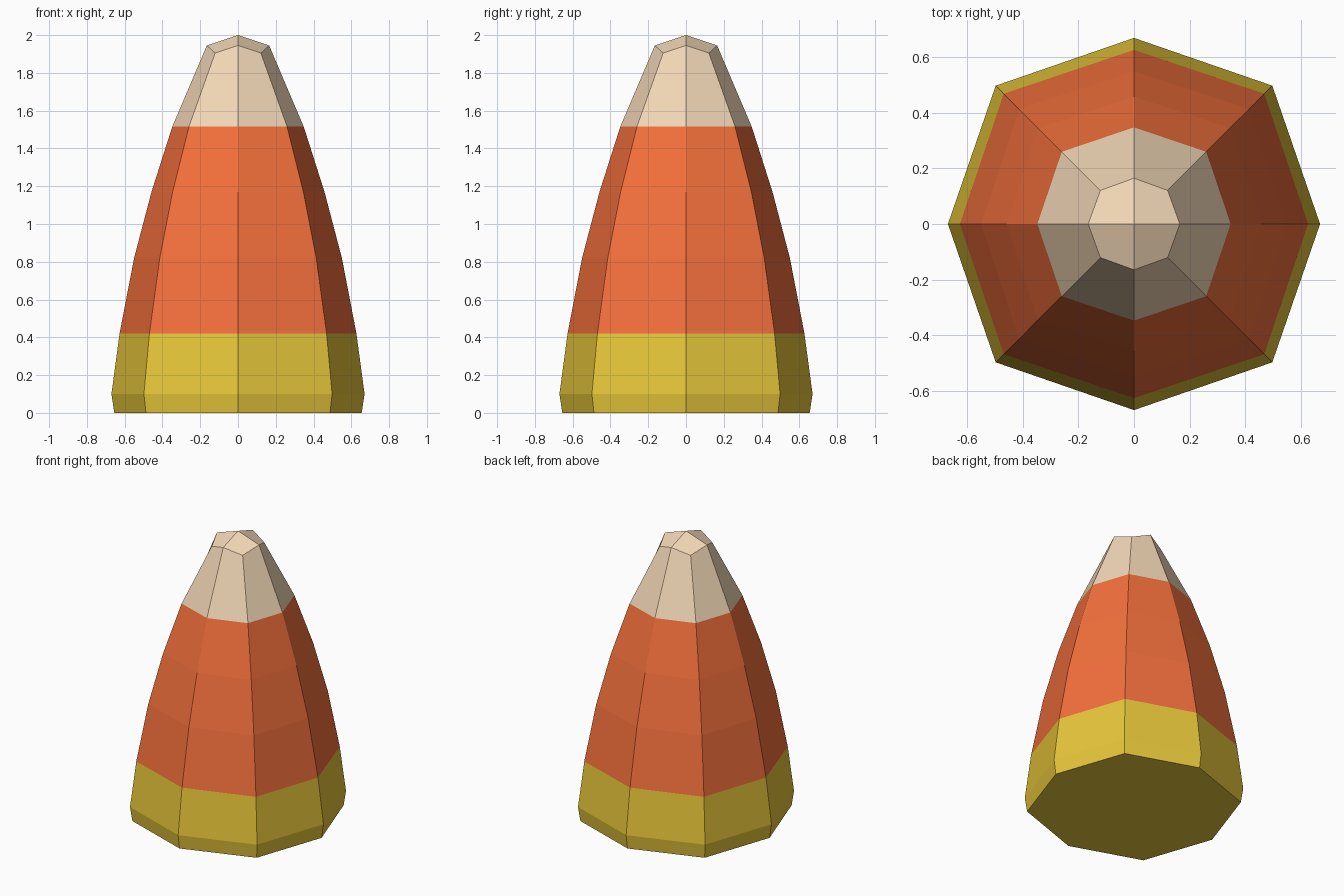
import bpy, bmesh
from math import cos, sin, pi, sqrt

if "Cube" in bpy.data.objects:
    bpy.data.objects.remove(bpy.data.objects["Cube"])

def material(name, color):
    m = bpy.data.materials.new(name)
    m.diffuse_color = (*color, 1)
    m.use_nodes = True
    m.node_tree.nodes["Principled BSDF"].inputs["Base Color"].default_value = m.diffuse_color
    return m

mats = [material("yellow", (0.80, 0.57, 0.042)),
        material("orange", (0.90, 0.162, 0.045)),
        material("cream", (0.89, 0.68, 0.47))]

# Octagonal rings: axis radius, axis z, diagonal x/y offset, diagonal z
rings = [(0.655, 0.0, 0.487, 0.0),
         (0.67, 0.1, 0.498, 0.1),
         (0.627, 0.42, 0.469, 0.42),
         (0.55, 0.82, 0.414, 0.82),
         (0.458, 1.17, 0.346, 1.17),
         (0.348, 1.515, 0.26, 1.515),
         (0.165, 1.945, 0.121, 1.905)]
band_colors = [0, 0, 1, 1, 1, 2]

bm = bmesh.new()

def add_ring(axis_r, axis_z, diag, diag_z):
    verts = []
    for i in range(8):
        r, z = (diag * sqrt(2), diag_z) if i % 2 else (axis_r, axis_z)
        verts.append(bm.verts.new((r * cos(i * pi / 4), r * sin(i * pi / 4), z)))
    return verts

loops = [add_ring(*r) for r in rings]

# Flat base
bm.faces.new(loops[0][::-1]).material_index = 0

# Coloured side bands
for lower, upper, color in zip(loops, loops[1:], band_colors):
    for i in range(8):
        j = (i + 1) % 8
        bm.faces.new((lower[i], lower[j], upper[j], upper[i])).material_index = color

# Faceted tip: four quads meeting at the apex
apex = bm.verts.new((0, 0, 2))
tip = loops[-1]
for i in range(0, 8, 2):
    bm.faces.new((apex, tip[i], tip[i + 1], tip[(i + 2) % 8])).material_index = 2

bm.normal_update()
mesh = bpy.data.meshes.new("candy_cone")
for m in mats:
    mesh.materials.append(m)
bm.to_mesh(mesh)
bm.free()
bpy.context.collection.objects.link(bpy.data.objects.new("candy_cone", mesh))
